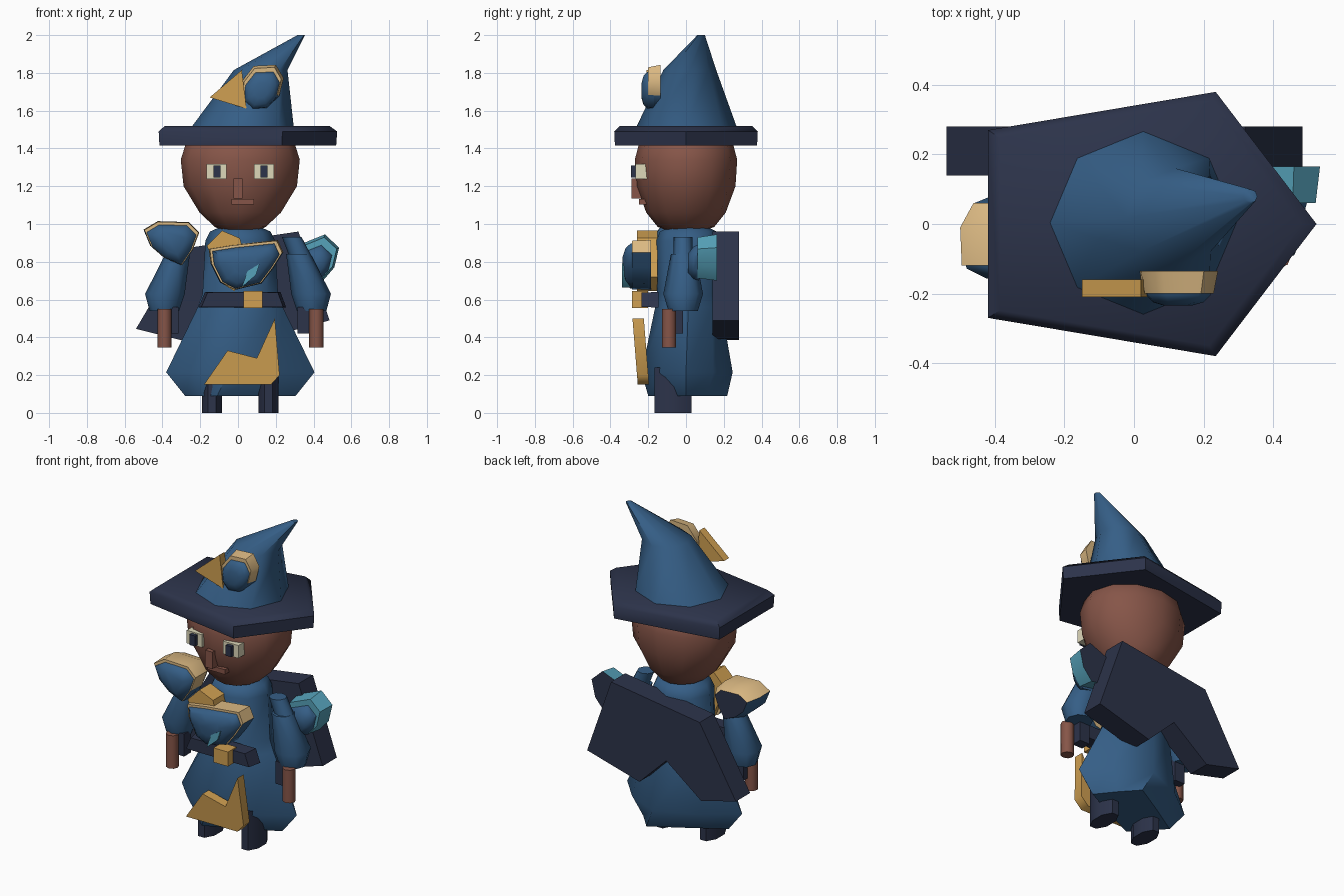
import bpy, bmesh, math
from math import sin, cos, tau

cube = bpy.data.objects.get("Cube")
if cube:
    bpy.data.objects.remove(cube, do_unlink=True)


def material(name, r, g, b):
    lin = [((c / 255 + 0.055) / 1.055) ** 2.4 for c in (r, g, b)] + [1]
    m = bpy.data.materials.new(name)
    m.use_nodes = True
    m.diffuse_color = lin
    m.node_tree.nodes["Principled BSDF"].inputs["Base Color"].default_value = lin
    return m


BLUE = material("robe blue", 53, 94, 134)
NAVY = material("dark navy", 44, 51, 74)
SKIN = material("brown skin", 134, 85, 72)
GOLD = material("gold", 208, 160, 82)
SAND = material("pale sand", 218, 184, 130)
TEAL = material("teal", 86, 162, 186)
CREAM = material("eye cream", 222, 216, 186)


def circle(n, turn=0.0):
    return [(cos(tau * (i + turn) / n), sin(tau * (i + turn) / n)) for i in range(n)]


def build(name, rings, mat):
    """Skin a list of equal-length point rings and cap both ends."""
    bm = bmesh.new()
    loops = [[bm.verts.new(p) for p in ring] for ring in rings]
    n = len(loops[0])
    for a, b in zip(loops, loops[1:]):
        for i in range(n):
            j = (i + 1) % n
            bm.faces.new((a[i], a[j], b[j], b[i]))
    bm.faces.new(loops[0])
    bm.faces.new(loops[-1])
    bmesh.ops.recalc_face_normals(bm, faces=bm.faces)
    me = bpy.data.meshes.new(name)
    bm.to_mesh(me)
    bm.free()
    me.materials.append(mat)
    ob = bpy.data.objects.new(name, me)
    bpy.context.collection.objects.link(ob)
    bpy.ops.object.select_all(action='DESELECT')
    ob.select_set(True)
    bpy.context.view_layer.objects.active = ob
    bpy.ops.object.shade_smooth_by_angle(angle=math.radians(50))
    return ob


def upright(mat_layers, sides=8, turn=0.0):
    """Horizontal rings from (centre x, centre y, z, radius x, radius y)."""
    return [[(cx + rx * u, cy + ry * v, z) for u, v in circle(sides, turn)]
            for cx, cy, z, rx, ry in mat_layers]


def loft(name, mat, layers, sides=8, turn=0.0):
    return build(name, upright(layers, sides, turn), mat)


def plate(name, mat, outline, layers, lean=0.0):
    """Front-facing form: outline in x, z; layers are (y, scale about the middle)."""
    mx = sum(p[0] for p in outline) / len(outline)
    mz = sum(p[1] for p in outline) / len(outline)
    return build(name, [[(mx + (x - mx) * s, y + lean * (z - mz), mz + (z - mz) * s)
                         for x, z in outline] for y, s in layers], mat)


def box(name, mat, x0, x1, y0, y1, z0, z1):
    return plate(name, mat, [(x0, z0), (x1, z0), (x1, z1), (x0, z1)], [(y0, 1), (y1, 1)])


def paint(ob, mat, rule):
    """Give the faces whose normal passes the rule another colour."""
    ob.data.materials.append(mat)
    for f in ob.data.polygons:
        if rule(f.normal):
            f.material_index = len(ob.data.materials) - 1


def facing_down(n):
    return n.z < -.35


def facing_back(n):
    return n.y > .8


def shift(outline, dx, dz):
    return [(x + dx, z + dz) for x, z in outline]


# Hat: five-cornered brim with a chamfered top, and a bent cone
brim = [(.525, 0), (.235, .38), (-.42, .27), (-.42, -.27), (.235, -.38)]
build("hat_brim", [[(x * s, y * s, z) for x, y in brim]
                   for z, s in ((1.415, .99), (1.49, 1), (1.52, .92))], NAVY)
loft("hat_cone", BLUE, [(.025, .003, 1.515, .27, .265), (.12, .02, 1.815, .142, .14),
                        (.335, .08, 2, .02, .02)])

# Hat ornament: rimmed gem and a gold point beside it
gem = [(.09, 1.805), (.19, 1.81), (.225, 1.75), (.205, 1.67), (.155, 1.615),
       (.075, 1.605), (.03, 1.655), (.035, 1.735)]
rim = plate("hat_gem_rim", SAND, shift(gem, 0, .015), [(-.135, 1.17), (-.2, 1.04)])
paint(rim, BLUE, facing_down)
plate("hat_gem", BLUE, gem, [(-.17, 1), (-.205, .95), (-.225, .75), (-.235, .4)])
plate("hat_gold_point", GOLD, [(-.15, 1.67), (.02, 1.815), (.045, 1.61)],
      [(-.21, 1), (-.16, 1)])

# Head and face
loft("head", SKIN, [(.012, 0, z, rx, ry) for z, rx, ry in
                    ((.95, .06, .06), (.985, .135, .15), (1.06, .215, .21), (1.2, .3, .262),
                     (1.34, .315, .271), (1.42, .29, .25), (1.5, .2, .17))], 12)
for side, x in (("right", -.113), ("left", .137)):
    box(side + "_eye", CREAM, x - .053, x + .053, -.268, -.18, 1.238, 1.318)
    box(side + "_pupil", NAVY, x - .018, x + .02, -.291, -.26, 1.245, 1.31)
box("nose", SKIN, -.025, .025, -.288, -.2, 1.135, 1.24)
box("mouth", SKIN, -.035, .085, -.25, -.17, 1.102, 1.132)


def skewed_ring(corners, bulge, z):
    """Four corners with a point pushed out between each pair."""
    ring = []
    for (x0, y0), (x1, y1) in zip(corners, corners[1:] + corners[:1]):
        ring += [(x0, y0, z), ((x0 + x1) / 2 * bulge, (y0 + y1) / 2 * bulge, z)]
    return ring


# Robe with a flared, skewed hem
robe = upright([(.012, .012, z, rx, ry) for z, rx, ry in
                ((.56, .225, .175), (.63, .2, .165), (.91, .185, .17),
                 (.96, .16, .15), (1, .07, .07))])
build("robe", [skewed_ring([(.305, 0), (.12, .218), (-.28, -.02), (-.11, -.2)], 1.02, .09),
               skewed_ring([(.405, 0), (.06, .247), (-.38, -.01), (-.05, -.235)], 1.17, .215),
               *robe], BLUE)

# Belt and buckle
plate("belt", NAVY, [(-.21, .558), (.255, .558), (.225, .64), (-.175, .64)],
      [(-.235, .93), (-.145, 1)])
box("belt_buckle", GOLD, .03, .13, -.285, -.2, .555, .645)

# Gold apron panel
apron = [(-.18, .15), (-.055, .33), (.1, .29), (.195, .5), (.22, .2), (.175, .15)]
plate("apron_panel", GOLD, apron, [(-.265, 1), (-.205, 1)], -.08)

# Legs, shoulders, sleeves, cuffs and hands on both sides
for side, s in (("right", -1), ("left", 1)):
    loft(side + "_leg", NAVY, [(s * .15 + .012, -.068, z, .057, .106) for z in (0, .24)], 8, .5)
    loft(side + "_shoulder", BLUE, [(s * .285, -.015, .93, .052, .05),
                                    (s * .335, -.015, .82, .06, .05)])
    loft(side + "_sleeve", BLUE, [(s * x, -.015, z, r, r) for x, z, r in
                                  ((.32, .84, .065), (.387, .63, .105), (.39, .54, .078))])
    a, b = sorted((s * .315, s * .385))
    box(side + "_cuff", NAVY, a, b, -.08, -.015, .42, .56)
    loft(side + "_hand", SKIN, [(s * .402 + .013, -.09, z, .038, .038) for z in (.345, .55)])

# Chest ornament: gold backing, rimmed dome and a teal sliver
plate("chest_backing", GOLD, [(-.165, .885), (-.085, .965), (.01, .925), (.06, .72),
                              (-.02, .645), (-.075, .68)], [(-.26, 1), (-.15, 1)])
chest = [(-.155, .87), (-.03, .89), (.21, .915), (.24, .85), (.19, .77), (.125, .685),
         (-.02, .65), (-.095, .69), (-.145, .79)]
rim = plate("chest_dome_rim", SAND, chest, [(-.185, 1), (-.285, .97)])
paint(rim, BLUE, facing_down)
plate("chest_dome", BLUE, shift(chest, 0, -.006),
      [(-.27, .91), (-.295, .89), (-.32, .7), (-.335, .35)])
plate("chest_teal_sliver", TEAL, [(.02, .665), (.05, .75), (.115, .79), (.095, .73)],
      [(-.338, 1), (-.28, 1)])

# Right shoulder guard: sand rim, blue face and underside, navy back
guard = [(-.5, .97), (-.425, 1.015), (-.26, 1.01), (-.205, .955), (-.24, .86),
         (-.295, .78), (-.39, .82), (-.465, .885)]
rim = plate("right_shoulder_rim", SAND, guard, [(.06, .75), (-.01, 1), (-.12, .97)])
paint(rim, BLUE, facing_down)
paint(rim, NAVY, facing_back)
plate("right_shoulder_dome", BLUE, shift(guard, 0, -.008),
      [(-.1, .92), (-.128, .88), (-.157, .5)])

# Left shoulder guard: teal rim, blue face, navy back
guard = [(.3, .88), (.46, .945), (.535, .875), (.51, .77), (.45, .7), (.33, .72)]
rim = plate("left_shoulder_rim", TEAL, guard, [(.165, 1), (.06, .88)])
paint(rim, NAVY, facing_back)
plate("left_shoulder_dome", BLUE, shift(guard, -.012, -.025),
      [(.07, .78), (.04, .7), (.01, .4)])

# Notched slab on the back
slab = [(.32, .96), (-.29, .87), (-.54, .445), (-.3, .385), (-.06, .57), (.125, .39), (.485, .49)]
plate("back_slab", NAVY, slab, [(.14, 1), (.28, 1)])
